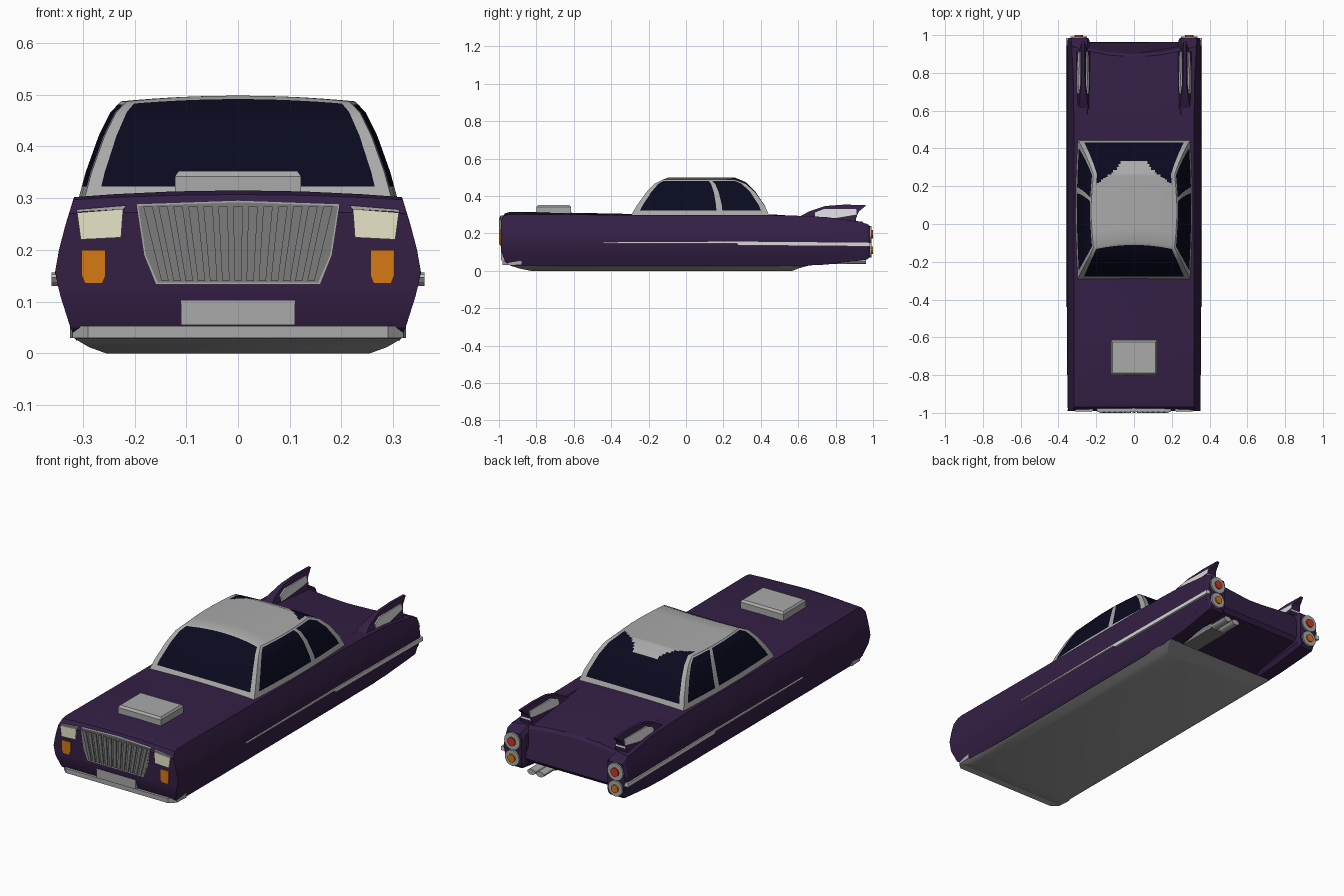
import bpy, bmesh, math

if "Cube" in bpy.data.objects:
    bpy.data.objects.remove(bpy.data.objects["Cube"])

def material(name, r, g, b):
    m = bpy.data.materials.new(name)
    m.diffuse_color = (r, g, b, 1)
    m.use_nodes = True
    m.node_tree.nodes["Principled BSDF"].inputs["Base Color"].default_value = m.diffuse_color
    return m

PURPLE = material("purple paint", .034, .014, .060)
SILVER = material("silver trim", .40, .40, .40)
CHROME = material("bright chrome", .68, .68, .70)
GRILLE = material("grille grey", .20, .20, .20)
DARK = material("underside grey", .32, .32, .32)
GLASS = material("navy glass", .003, .003, .014)
CREAM = material("headlight cream", .80, .78, .58)
AMBER = material("amber lamp", .68, .19, .006)
RED = material("red lamp", .60, .04, .015)

def finish(name, bm, mats, mirror=False, smooth=25):
    bmesh.ops.remove_doubles(bm, verts=bm.verts, dist=1e-5)
    bmesh.ops.recalc_face_normals(bm, faces=bm.faces)
    me = bpy.data.meshes.new(name)
    bm.to_mesh(me)
    bm.free()
    for m in mats:
        me.materials.append(m)
    me.shade_smooth()
    me.set_sharp_from_angle(angle=math.radians(smooth))
    ob = bpy.data.objects.new(name, me)
    bpy.context.collection.objects.link(ob)
    if mirror:
        ob.modifiers.new("mirror", 'MIRROR')
    return ob

def loft(name, rings, mat, mirror=False):
    """Skin closed rings of equal length and cap both ends."""
    bm = bmesh.new()
    vs = [[bm.verts.new(p) for p in ring] for ring in rings]
    n = len(vs[0])
    for a, b in zip(vs, vs[1:]):
        for i in range(n):
            j = (i + 1) % n
            bm.faces.new((a[i], a[j], b[j], b[i]))
    bm.faces.new(vs[0])
    bm.faces.new(vs[-1])
    return finish(name, bm, [mat], mirror)

def prism(name, pts, axis, lo, hi, mat, mirror=False):
    """Extrude a 2D outline along an axis."""
    def at(p, d):
        return {'x': (d, p[0], p[1]), 'y': (p[0], d, p[1]), 'z': (p[0], p[1], d)}[axis]
    return loft(name, [[at(p, d) for p in pts] for d in (lo, hi)], mat, mirror)

def rect(a0, b0, a1, b1):
    return [(a0, b0), (a1, b0), (a1, b1), (a0, b1)]

def disc(x, z, r, n=20, sx=1):
    return [(x + sx * r * math.cos(2 * math.pi * i / n), z + r * math.sin(2 * math.pi * i / n)) for i in range(n)]

def interp(table, t, k):
    for a, b in zip(table, table[1:]):
        if t <= b[0]:
            f = max(0, (t - a[0]) / (b[0] - a[0]))
            return a[k] + f * (b[k] - a[k])
    return table[-1][k]

# ---- body: half width by height, lofted along y
WIDTH = [(.025, .313), (.05, .324), (.11, .343), (.155, .354), (.2, .346), (.25, .333), (.3, .317)]
STEPS = [0, .1, .3, .48, .65, .83, 1]

def flank(lo, hi):
    return [(interp(WIDTH, lo + t * (hi - lo), 1), lo + t * (hi - lo)) for t in STEPS]

def body_ring(y, lo, hi, crown, bow=0):
    side = flank(lo, hi)
    w = side[-1][0]
    top = [(w * s, hi + crown * (1 - s * s)) for s in (.75, .4, 0, -.4, -.75)]
    return [(x, y + bow * (x / .24) ** 2, z) for x, z in side + top + [(-x, z) for x, z in reversed(side)]]

loft("body", [body_ring(*s) for s in [
    (-.99, .11, .27, .004), (-.968, .05, .297, .010), (-.94, .028, .302, .013), (-.6, .025, .300, .010),
    (-.3, .025, .298, .006), (.45, .025, .298, .004), (.6, .03, .288, .004), (.75, .06, .277, .003),
    (.885, .09, .263, .002, .03), (.9, .11, .25, .002, .03)]], PURPLE)

# ---- rear pods that carry the fins and tail lamps
def pod_ring(y, lo, hi, inset=0):
    side = [(x - inset, z) for x, z in flank(lo, hi)]
    return [(x, y, z) for x, z in side + [(.25, hi), (.235 + inset, hi - .02), (.235 + inset, lo + .02), (.25, lo)]]

loft("rear_pods", [pod_ring(*s) for s in [
    (.46, .03, .297), (.6, .026, .294), (.75, .033, .287), (.91, .052, .265),
    (.97, .06, .25), (.985, .075, .238, .008)]], PURPLE, True)

# ---- tail fins: tapered blades on chrome wedges
FIN = [(.59, .28), (.66, .318), (.743, .346), (.85, .354), (.965, .35), (.925, .318), (.91, .285), (.91, .25), (.7, .27)]
def fin_ring(side):
    out = []
    for y, z in FIN:
        t = max(0, min(1, (z - .26) / .095))
        out.append((.269 + side * (.034 * (1 - t) + .006), y, z))
    return out
loft("tail_fins", [fin_ring(-1), fin_ring(1)], PURPLE, True)
loft("fin_chrome", [
    [(.237, .69, .28), (.303, .69, .28), (.296, .69, .312), (.241, .69, .312)],
    [(.237, .735, .28), (.303, .735, .28), (.292, .735, .329), (.246, .735, .329)],
    [(.24, .915, .285), (.298, .915, .285), (.288, .91, .329), (.25, .91, .329)]], CHROME, True)

# ---- cabin: height, front y, rear y, half width
CAB = [(.295, -.295, .445, .298), (.35, -.262, .42, .283), (.42, -.212, .37, .258),
       (.465, -.170, .32, .236), (.487, -.125, .262, .215)]
ZS = [.295, .322, .35, .385, .42, .45, .465, .481, .487]

def cab_point(z, u, s):
    yf, yr, hw = (interp(CAB, z, k) for k in (1, 2, 3))
    w = ((z - .295) / .192) ** 2
    return (s * (hw + .012 * math.sin(math.pi * u)),
            yf + u * (yr - yf) + .028 * (1 - s * s) * (1 - u) * w,
            z + .011 * (1 - s * s) * w)

bm = bmesh.new()
def patch(fn, us, vs, is_glass):
    for a, b in zip(us, us[1:]):
        for c, d in zip(vs, vs[1:]):
            f = bm.faces.new([bm.verts.new(fn(*p)) for p in ((a, c), (b, c), (b, d), (a, d))])
            f.material_index = int(is_glass((a + b) / 2, (c + d) / 2))

# the rear glass has a scalloped edge: roof reaches furthest back on the centre line
SCALLOP = [(0, .335), (.07, .33), (.10, .285), (.14, .255), (.2, .212)]
def behind_scallop(p):
    return p[1] > interp(SCALLOP, abs(p[0]), 1)

US = [0, .045, .2, .4, .62, .665, .8, .955, 1]
SS = [-1, -.91] + [-.9 + i * .05 for i in range(37)] + [.91, 1]
ROOF_US = [0, .2, .4, .6, .8] + [.83 + i * .017 for i in range(10)] + [1]
REAR_ZS = ZS[:5] + [.43 + i * .006 for i in range(9)] + [.483, .487]
for side in (-1, 1):
    patch(lambda u, z: cab_point(z, u, side), US, ZS,
          lambda u, z: .322 < z < .481 and (.045 < u < .62 or .665 < u < .955))
patch(lambda s, z: cab_point(z, 0, s), SS, ZS, lambda s, z: .322 < z < .481 and abs(s) < .91)
patch(lambda s, z: cab_point(z, 1, s), SS, REAR_ZS,
      lambda s, z: z > .31 and abs(s) < .91 and behind_scallop(cab_point(z, 1, s)))
patch(lambda s, u: cab_point(.487, u, s), SS, ROOF_US,
      lambda s, u: abs(s) < .91 and behind_scallop(cab_point(.487, u, s)))
finish("cabin", bm, [SILVER, GLASS], smooth=30)

# ---- hood scoop
loft("hood_scoop", [[(x, y, z) for x, y in rect(-w, a, w, b)] for z, w, a, b in
     [(.30, .122, -.80, -.615), (.342, .122, -.80, -.615), (.352, .115, -.79, -.625)]], SILVER)

# ---- grille with vertical bars
def trapezoid(g):
    return [(-.155 - g, .137 - g), (.155 + g, .137 - g), (.178 + g, .19), (.193 + g, .285 + g),
            (0, .292 + g), (-.193 - g, .285 + g), (-.178 - g, .19)]
prism("grille_frame", trapezoid(.004), 'y', -.993, -.95, SILVER)
prism("grille_panel", trapezoid(0), 'y', -.9945, -.95, GRILLE)
for i in range(-6, 7):
    xb, xt = i * .0235, i * .029
    prism("grille_bar", [(xb - .007, .14), (xb + .007, .14), (xt + .009, .284), (xt - .009, .284)],
          'y', -1.0, -.98, GRILLE)

# ---- front lamps, plate and bumper
prism("headlight_brows", [(.22, .279), (.312, .273), (.312, .278), (.216, .286)], 'y', -.991, -.95, SILVER, True)
prism("headlights", [(.226, .224), (.304, .22), (.311, .272), (.222, .279)], 'y', -.995, -.96, CREAM, True)
prism("turn_lamps", [(.262, .135), (.296, .135), (.302, .15), (.302, .2), (.256, .2), (.256, .15)],
      'y', -.994, -.97, AMBER, True)
prism("front_plate", rect(-.11, .055, .11, .102), 'y', -.988, -.955, SILVER)
prism("front_bumper", [(-.325, -.88), (-.32, -.955), (-.29, -.982), (.29, -.982), (.32, -.955), (.325, -.88)],
      'z', .03, .053, SILVER)

# ---- side trim, thicker toward the rear
prism("side_trim", [(-.44, .147), (.27, .146), (.28, .136), (.985, .130), (.985, .150), (.28, .156), (-.44, .152)],
      'x', .34, .36, CHROME, True)

# ---- tail lamps
for z, r, lens in ((.195, .044, RED), (.11, .040, AMBER)):
    prism("tail_lamp_ring", disc(.293, z, r), 'y', .95, .993, SILVER, True)
    prism("tail_lamp_lens", disc(.293, z, r * .5), 'y', .96, 1.0, lens, True)

# ---- rear plate, latch and twin exhaust
prism("rear_plate", rect(-.11, .09, .11, .138), 'y', .86, .906, SILVER)
prism("trunk_latch", disc(0, .215, .012, 12, 2.2), 'y', .88, .907, CHROME)
prism("exhaust_box", rect(.135, .036, .225, .065), 'y', .63, .86, GRILLE)
for x in (.155, .205):
    prism("exhaust_pipe", disc(x, .05, .014, 14, 1.6), 'y', .8, .962, SILVER)

# ---- underside pan
loft("underside", [[(x, y, z) for x, y in rect(-w, a, w, b)] for z, w, a, b in
     [(0, .255, -.83, .57), (.012, .288, -.89, .60), (.029, .317, -.945, .66)]], DARK)
